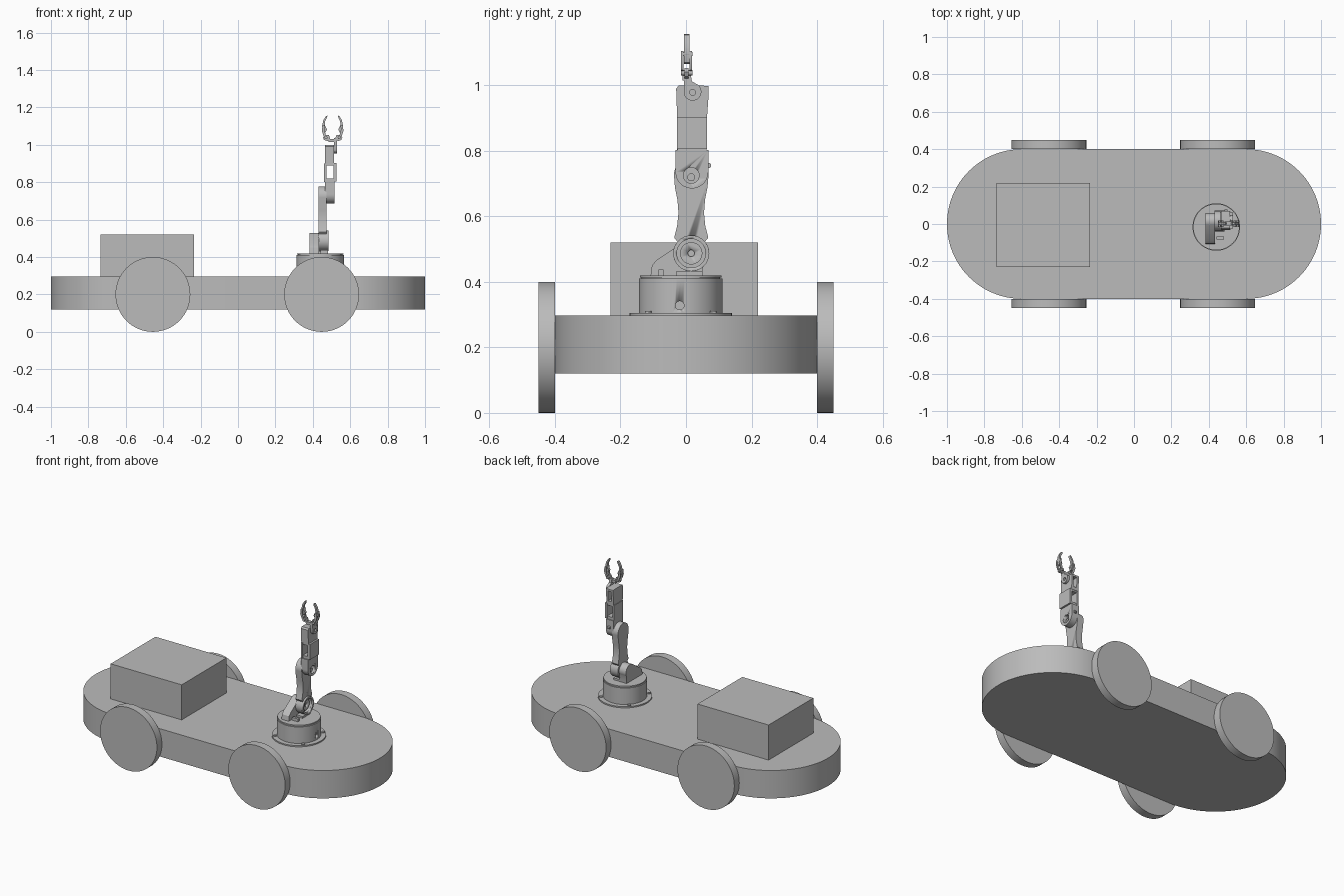
import bpy, bmesh
from math import sin, cos, pi, radians

cube = bpy.data.objects.get("Cube")
if cube:
    bpy.data.objects.remove(cube, do_unlink=True)

grey = bpy.data.materials.new("plain grey")
grey.use_nodes = True
COLOUR = (0.5, 0.5, 0.5, 1)
grey.diffuse_color = COLOUR
grey.node_tree.nodes["Principled BSDF"].inputs["Base Color"].default_value = COLOUR


def arc(cx, cy, r, start=0, end=360, n=32):
    """Points along an arc; a full circle leaves out the repeated end."""
    last = n if end - start >= 360 else n + 1
    angles = [radians(start + (end - start) * i / n) for i in range(last)]
    return [(cx + r * cos(a), cy + r * sin(a)) for a in angles]


def rect(a0, a1, b0, b1):
    return [(a0, b0), (a1, b0), (a1, b1), (a0, b1)]


def slab(name, profile, axis, low, high):
    """Extrude a 2D profile along an axis between two positions."""
    place = {"x": lambda p, d: (d, p[0], p[1]),
             "y": lambda p, d: (p[0], d, p[1]),
             "z": lambda p, d: (p[0], p[1], d)}[axis]
    bm = bmesh.new()
    a = [bm.verts.new(place(p, low)) for p in profile]
    b = [bm.verts.new(place(p, high)) for p in profile]
    bm.faces.new(a)
    bm.faces.new(b)
    for i in range(len(a)):
        j = (i + 1) % len(a)
        bm.faces.new((a[i], a[j], b[j], b[i]))
    bmesh.ops.recalc_face_normals(bm, faces=bm.faces)
    mesh = bpy.data.meshes.new(name)
    bm.to_mesh(mesh)
    bm.free()
    mesh.materials.append(grey)
    obj = bpy.data.objects.new(name, mesh)
    bpy.context.collection.objects.link(obj)
    bpy.ops.object.select_all(action="DESELECT")
    obj.select_set(True)
    bpy.context.view_layer.objects.active = obj
    bpy.ops.object.shade_smooth_by_angle()
    return obj


def cut(obj, profile, axis, low, high):
    """Cut an extruded profile out of a part."""
    cutter = slab("cutter", profile, axis, low, high)
    cutter.hide_render = True
    mod = obj.modifiers.new("hole", "BOOLEAN")
    mod.operation, mod.solver, mod.object = "DIFFERENCE", "EXACT", cutter
    bpy.context.view_layer.objects.active = obj
    bpy.ops.object.modifier_apply(modifier=mod.name)
    bpy.data.objects.remove(cutter, do_unlink=True)


# Vehicle: rounded deck, cargo box, four disc wheels
slab("deck", arc(0.6, 0, 0.4, -90, 90, 48) + arc(-0.6, 0, 0.4, 90, 270, 48),
     "z", 0.12, 0.297)
slab("cargo_box", rect(-0.735, -0.235, -0.23, 0.22), "z", 0.297, 0.52)
for end, x in (("rear", -0.455), ("front", 0.447)):
    for side, y0, y1 in (("right", -0.45, -0.4), ("left", 0.4, 0.45)):
        slab(f"{end}_{side}_wheel", arc(x, 0.2, 0.2, n=64), "y", y0, y1)

# Turntable: flange with bolts, drum, cap
BX, BY = 0.44, -0.016
slab("turntable_flange", arc(BX, BY, 0.156, n=64), "z", 0.297, 0.305)
drum = slab("turntable_drum", arc(BX, BY, 0.127, n=64), "z", 0.305, 0.41)
cut(drum, arc(BY - 0.003, 0.328, 0.013, n=20), "x", 0.54, 0.6)
slab("turntable_seam", arc(BX, BY, 0.12, n=64), "z", 0.41, 0.413)
slab("turntable_cap", arc(BX, BY, 0.124, n=64), "z", 0.413, 0.42)
for i, (bx, by) in enumerate(arc(BX, BY, 0.141, 45, 405, 4)):
    slab(f"flange_bolt_{i}", arc(bx, by, 0.01, n=16), "z", 0.305, 0.311)
slab("cap_post", rect(0.44, 0.48, -0.084, -0.068), "z", 0.42, 0.438)
slab("cap_foot", rect(0.43, 0.475, -0.03, 0.05), "z", 0.42, 0.432)

# Shoulder bracket and lower link, with a recessed round joint
JY, SZ, EZ = 0.016, 0.487, 0.725
slab("shoulder_bracket", [(-0.108, 0.42), (0.05, 0.42)]
     + arc(JY, SZ, 0.042, -30, 125, 16)
     + [(-0.09, 0.466), (-0.104, 0.45)], "x", 0.382, 0.433)
flank = [(0.052, 0.535), (0.043, 0.57), (0.039, 0.61), (0.042, 0.65), (0.05, 0.69)]
link = slab("lower_link", arc(JY, SZ, 0.055, -220, 40, 36)
            + [(JY + d, z) for d, z in flank]
            + arc(JY, EZ, 0.053, -15, 195, 28)
            + [(JY - d, z) for d, z in reversed(flank)], "x", 0.43, 0.474)
cut(link, arc(JY, SZ, 0.044), "x", 0.455, 0.6)
ring = slab("shoulder_ring", arc(JY, SZ, 0.055), "x", 0.474, 0.485)
cut(ring, arc(JY, SZ, 0.044), "x", 0.4, 0.6)
hub = slab("shoulder_hub", arc(JY, SZ, 0.034), "x", 0.452, 0.468)
cut(hub, arc(JY, SZ, 0.01, n=16), "x", 0.46, 0.6)

# Elbow housing
elbow = slab("elbow_housing", arc(0.018, 0.735, 0.05, 180, 360, 24)
             + [(0.068, 0.803), (-0.032, 0.803)], "x", 0.464, 0.515)
cut(elbow, arc(JY, EZ, 0.024), "x", 0.49, 0.6)
slab("elbow_pin", arc(JY, EZ - 0.006, 0.012, n=16), "x", 0.48, 0.505)
slab("elbow_nub", arc(0.069, 0.755, 0.008, n=12), "x", 0.485, 0.5)

# Forearm: open frame between two plates, then the upper housing
slab("forearm_inner_plate", rect(-0.027, 0.063, 0.8, 0.9), "x", 0.461, 0.474)
slab("forearm_outer_plate", rect(-0.028, 0.064, 0.805, 0.902), "x", 0.51, 0.526)
slab("forearm_floor", rect(0.461, 0.515, 0.803, 0.82), "y", -0.026, 0.062)
slab("forearm_servo", rect(0.461, 0.515, 0.89, 0.9), "y", -0.026, 0.062)
upper = slab("forearm_housing", [(-0.027, 0.9), (0.064, 0.9), (0.069, 0.97),
             (0.069, 0.997), (0.05, 0.999), (-0.022, 0.999), (-0.03, 0.99)],
             "x", 0.464, 0.514)
cut(upper, rect(0.478, 0.502, 0.92, 0.985), "y", 0.03, 0.1)

# Wrist lug
wrist = slab("wrist_lug", arc(0.02, 0.98, 0.027, -160, 50, 20)
             + [(0.018, 1.012), (0.014, 1.035), (-0.008, 1.035), (-0.006, 1.0)],
             "x", 0.512, 0.53)
cut(wrist, arc(0.02, 0.978, 0.009, n=16), "x", 0.4, 0.6)

# Gripper: mirrored gears, paired linkage plates and curved claws
GX, GY = 0.506, 0.002
slab("gripper_mount", rect(0.485, 0.53, 1.015, 1.032), "y", GY - 0.012, GY + 0.012)
gear = [(0.012, 1.03), (0.028, 1.02), (0.046, 1.026), (0.052, 1.04),
        (0.04, 1.052), (0.02, 1.052)]
linkage = [(0.034, 1.04), (0.048, 1.046), (0.058, 1.075), (0.054, 1.105),
           (0.043, 1.105), (0.044, 1.08)]
claw = [(0.038, 1.065), (0.05, 1.07), (0.056, 1.1), (0.05, 1.13), (0.036, 1.154),
        (0.028, 1.156), (0.031, 1.143), (0.04, 1.125), (0.042, 1.105), (0.03, 1.082)]
for side, s in (("right", -1), ("left", 1)):
    def flip(profile):
        return [(GX + s * d, z) for d, z in profile]
    slab(f"{side}_gear", flip(gear), "y", GY - 0.006, GY + 0.006)
    slab(f"{side}_claw", flip(claw), "y", GY - 0.008, GY + 0.008)
    for face, y in (("front", -0.013), ("back", 0.013)):
        slab(f"{side}_{face}_linkage", flip(linkage), "y", GY + y - 0.004, GY + y + 0.004)
    slab(f"{side}_gear_pin", arc(GX + s * 0.035, 1.038, 0.008, n=16), "y",
         GY - 0.018, GY + 0.018)
    slab(f"{side}_claw_pin", arc(GX + s * 0.049, 1.095, 0.006, n=16), "y",
         GY - 0.018, GY + 0.018)
